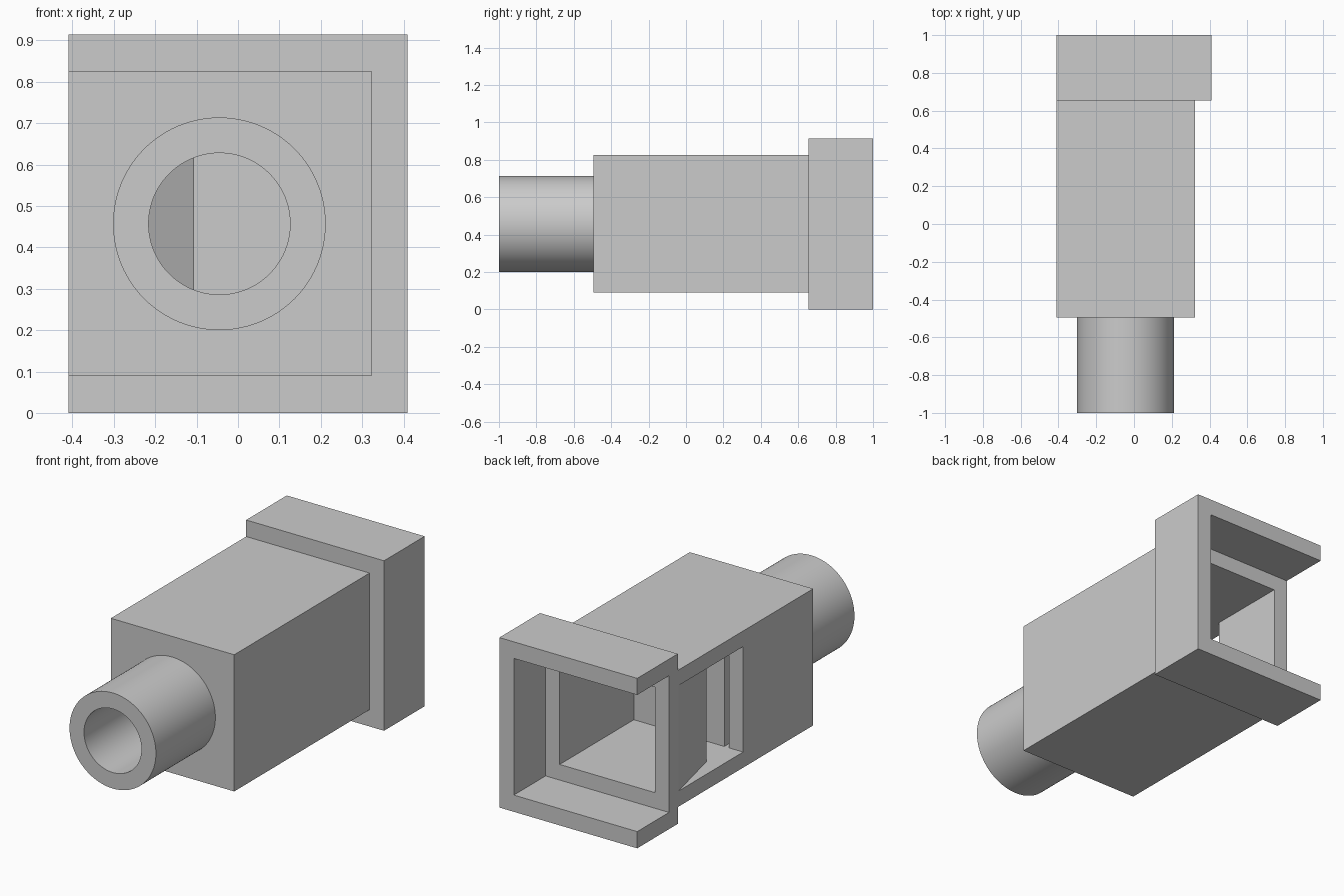
import bpy, bmesh, math
from mathutils import Matrix

if "Cube" in bpy.data.objects:
    bpy.data.objects.remove(bpy.data.objects["Cube"], do_unlink=True)

grey = bpy.data.materials.new("plain_grey")
grey.use_nodes = True
grey.diffuse_color = (0.6, 0.6, 0.6, 1)
grey.node_tree.nodes["Principled BSDF"].inputs["Base Color"].default_value = (0.6, 0.6, 0.6, 1)

CX, CZ = -0.045, 0.457      # axis of the mouth tube
Z0, Z1 = 0.174, 0.741       # floor and ceiling of the inner chamber


def finish(name, bm):
    bmesh.ops.recalc_face_normals(bm, faces=bm.faces)
    mesh = bpy.data.meshes.new(name)
    bm.to_mesh(mesh)
    bm.free()
    mesh.materials.append(grey)
    obj = bpy.data.objects.new(name, mesh)
    bpy.context.collection.objects.link(obj)
    return obj


def prism(name, outline, z0, z1):
    """Extrude an xy outline from z0 to z1."""
    bm = bmesh.new()
    face = bm.faces.new([bm.verts.new((x, y, z0)) for x, y in outline])
    ext = bmesh.ops.extrude_face_region(bm, geom=[face])
    top = [v for v in ext["geom"] if isinstance(v, bmesh.types.BMVert)]
    bmesh.ops.translate(bm, verts=top, vec=(0, 0, z1 - z0))
    return finish(name, bm)


def box(name, x0, x1, y0, y1, z0, z1):
    return prism(name, [(x0, y0), (x1, y0), (x1, y1), (x0, y1)], z0, z1)


def rod(name, radius, y0, y1):
    bm = bmesh.new()
    turn = Matrix.Translation((CX, (y0 + y1) / 2, CZ)) @ Matrix.Rotation(math.pi / 2, 4, "X")
    bmesh.ops.create_cone(bm, cap_ends=True, segments=96, radius1=radius,
                          radius2=radius, depth=y1 - y0, matrix=turn)
    return finish(name, bm)


def carve(obj, cutters):
    for c in cutters:
        c.hide_render = True
        mod = obj.modifiers.new("cut", "BOOLEAN")
        mod.operation, mod.solver, mod.object = "DIFFERENCE", "EXACT", c
    graph = bpy.context.evaluated_depsgraph_get()
    mesh = bpy.data.meshes.new_from_object(obj.evaluated_get(graph))
    obj.modifiers.clear()
    obj.data = mesh
    obj.data.name = obj.name


# Cutters: bore, chamber, side window with sloped lip, narrow air slot, end recess
bore = rod("bore_cutter", 0.171, -1.1, -0.40)
chamber = box("chamber_cutter", -0.326, 0.24, 0.10, 1.1, Z0, Z1)
window = prism("window_cutter", [(-0.45, 0.10), (-0.30, 0.10), (-0.30, 0.29),
                                 (-0.326, 0.29), (-0.41, 0.65), (-0.45, 0.65)], Z0, Z1)
slot = prism("slot_cutter", [(-0.326, -0.42), (-0.108, -0.42), (-0.108, -0.40),
                             (-0.298, 0.0), (-0.298, 0.12), (-0.326, 0.12)], Z0, Z1)
recess = box("recess_cutter", -0.6, 0.324, 0.73, 1.1, 0.09, 0.825)

# Square body with its inner passages
body = box("body", -0.41, 0.324, -0.495, 0.655, 0.09, 0.825)
carve(body, [chamber, window, slot, bore])

# End collar, open on one side
collar = box("end_collar", -0.41, 0.41, 0.655, 1.0, 0.0, 0.914)
carve(collar, [recess, chamber])

# Round mouth tube
tube = rod("mouth_tube", 0.257, -1.0, -0.495)
carve(tube, [bore])

for helper in (bore, chamber, window, slot, recess):
    bpy.data.objects.remove(helper, do_unlink=True)

# Smooth the round walls, keep corners crisp
bpy.ops.object.select_all(action="DESELECT")
for part in (body, collar, tube):
    part.select_set(True)
bpy.context.view_layer.objects.active = tube
bpy.ops.object.shade_smooth_by_angle(angle=math.radians(12))
